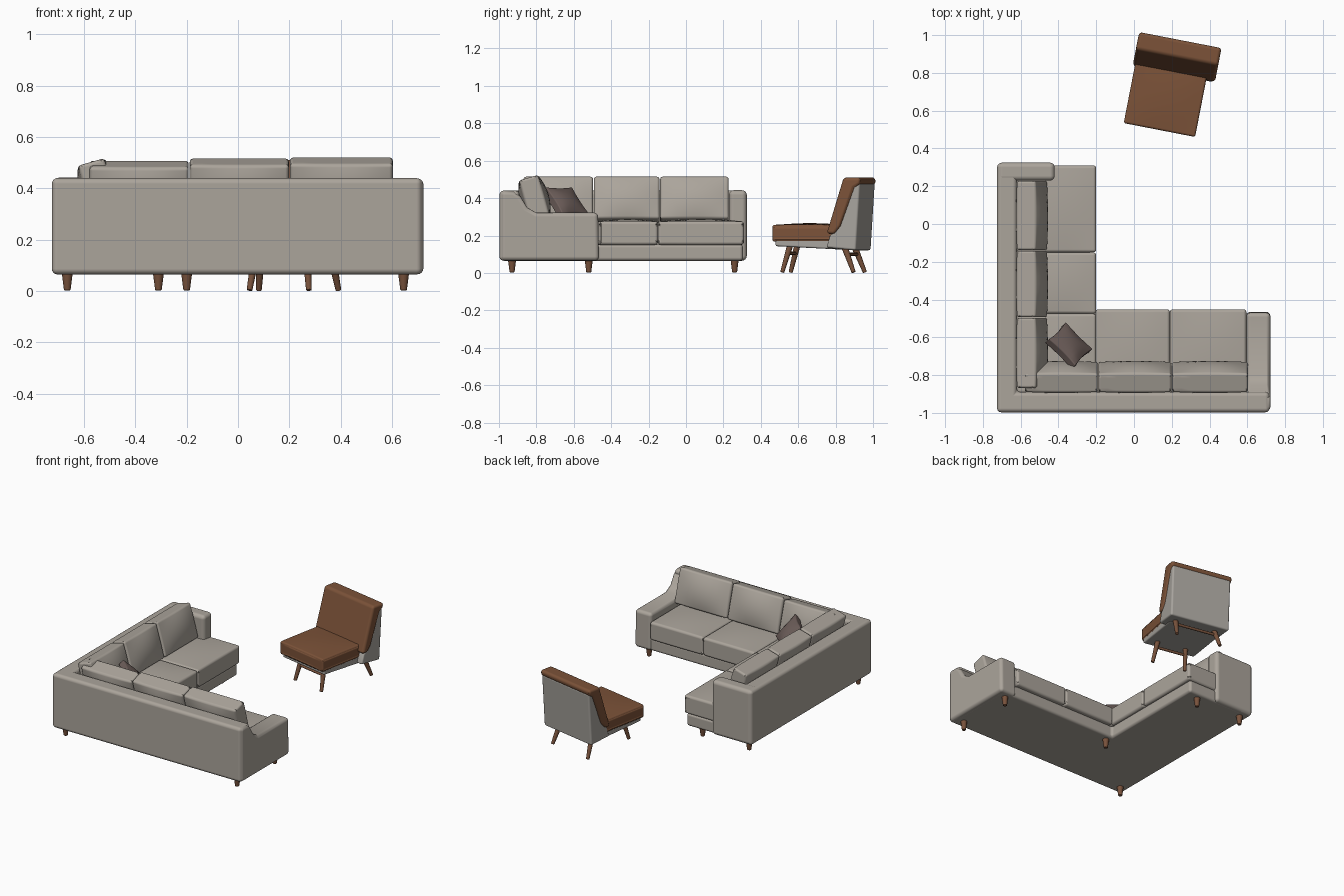
import bpy, bmesh, math
from mathutils import Matrix, Vector, Euler

if "Cube" in bpy.data.objects:
    bpy.data.objects.remove(bpy.data.objects["Cube"])


def material(name, rgb):
    m = bpy.data.materials.new(name)
    m.diffuse_color = (*rgb, 1)
    m.use_nodes = True
    m.node_tree.nodes["Principled BSDF"].inputs["Base Color"].default_value = m.diffuse_color
    return m


FABRIC = material("warm grey fabric", (0.41, 0.375, 0.33))
LEATHER = material("tan leather", (0.20, 0.085, 0.04))
WOOD = material("brown wood", (0.19, 0.085, 0.045))
TAUPE = material("dark taupe", (0.15, 0.11, 0.10))
SHELL = material("chair grey fabric", (0.39, 0.37, 0.34))

WORLD = Matrix.Identity(4)
CHAIR = Matrix.Translation((0.2, 0.74, 0)) @ Matrix.Rotation(math.radians(-11), 4, 'Z')


def finish(name, bm, mat, matrix, bevel=0.0, segments=4):
    bmesh.ops.recalc_face_normals(bm, faces=bm.faces)
    me = bpy.data.meshes.new(name)
    bm.to_mesh(me)
    bm.free()
    me.materials.append(mat)
    me.shade_smooth()
    ob = bpy.data.objects.new(name, me)
    bpy.context.collection.objects.link(ob)
    ob.matrix_world = matrix
    if bevel:
        b = ob.modifiers.new("soft edges", 'BEVEL')
        b.width, b.segments = bevel, segments
        b.limit_method, b.angle_limit = 'ANGLE', math.radians(40 if segments > 2 else 30)
        b.harden_normals = True
    return ob


def prism(name, pts, lo, hi, axis, mat, bevel=0.02, matrix=WORLD):
    """Extrude a 2D outline: axis 'Z' takes (x, y), axis 'X' takes (y, z)."""
    place = (lambda p, h: (p[0], p[1], h)) if axis == 'Z' else (lambda p, h: (h, p[0], p[1]))
    bm = bmesh.new()
    a = [bm.verts.new(place(p, lo)) for p in pts]
    b = [bm.verts.new(place(p, hi)) for p in pts]
    bm.faces.new(a)
    bm.faces.new(b)
    n = len(pts)
    for i in range(n):
        j = (i + 1) % n
        bm.faces.new((a[i], a[j], b[j], b[i]))
    return finish(name, bm, mat, matrix, bevel)


def cushion(name, centre, size, mat, rx=0, rz=0, puff=0.2, pinch=0.0, bevel=0.03, parent=WORLD):
    """Stuffed box: local z is the thickness, which swells in the middle."""
    bm = bmesh.new()
    bmesh.ops.create_cube(bm, size=2)
    bmesh.ops.subdivide_edges(bm, edges=bm.edges[:], cuts=7, use_grid_fill=True)
    for v in bm.verts:
        x, y, z = v.co
        swell = (1 - x * x) * (1 - y * y)
        rim = max(abs(x), abs(y)) ** 3
        v.co = (x * (1 - pinch * (1 - y * y)) * size[0] / 2,
                y * (1 - pinch * (1 - x * x)) * size[1] / 2,
                z * (1 + puff * swell - pinch * 4 * rim) * size[2] / 2)
    rot = Euler((math.radians(rx), 0, math.radians(rz))).to_matrix().to_4x4()
    return finish(name, bm, mat, parent @ Matrix.Translation(centre) @ rot, bevel)


def leg(name, bottom, top, r0, r1, parent=WORLD):
    p, q = Vector(bottom), Vector(top)
    bm = bmesh.new()
    bmesh.ops.create_cone(bm, cap_ends=True, segments=14, radius1=r0, radius2=r1, depth=(q - p).length)
    rot = (q - p).to_track_quat('Z', 'Y').to_matrix().to_4x4()
    return finish(name, bm, WOOD, parent @ Matrix.Translation((p + q) / 2) @ rot, 0.003, 2)


# Sofa base, L-shaped back wall and the two arms
prism("sofa_base", [(-.71, -.98), (.70, -.98), (.70, -.475), (-.215, -.475), (-.215, .305), (-.71, .305)],
      .065, .153, 'Z', FABRIC, .018)
prism("sofa_back_wall", [(-.725, -.997), (.717, -.997), (.717, -.89), (-.62, -.89), (-.62, .322), (-.725, .322)],
      .065, .44, 'Z', FABRIC, .022)
prism("left_arm", [(-.722, .23), (-.42, .23), (-.42, .325), (-.722, .325)], .066, .442, 'Z', FABRIC, .025)
prism("right_arm", [(-.99, .066), (-.99, .438), (-.92, .438), (-.885, .41), (-.85, .35), (-.80, .322),
                    (-.47, .322), (-.465, .066)], .595, .722, 'X', FABRIC, .022)

# Seat cushions: side wing, corner, front wing
for i, (y0, y1) in enumerate([(-.15, .31), (-.475, -.15)]):
    cushion(f"wing_seat_{i}", (-.41, (y0 + y1) / 2, .213), (.42, y1 - y0, .125), FABRIC)
cushion("corner_seat", (-.41, -.685, .213), (.42, .42, .12), FABRIC)
for i, (x0, x1) in enumerate([(-.205, .19), (.19, .595)]):
    cushion(f"front_seat_{i}", ((x0 + x1) / 2, -.672, .213), (x1 - x0, .44, .125), FABRIC)

# Back cushions leaning on the walls
for i, (y0, y1) in enumerate([(-.14, .23), (-.495, -.14), (-.87, -.495)]):
    cushion(f"wing_back_cushion_{i}", (-.54, (y0 + y1) / 2, .39), (y1 - y0 - .004, .235, .105), FABRIC,
            rx=74, rz=90, puff=.5, bevel=.035)
for i, (x0, x1, z) in enumerate([(-.58, -.19, .383), (-.19, .20, .392), (.20, .605, .396)]):
    cushion(f"front_back_cushion_{i}", ((x0 + x1) / 2, -.81, z), (x1 - x0 - .004, .235, .105), FABRIC,
            rx=74, rz=180, puff=.5, bevel=.035)

# Scatter pillow in the corner
cushion("scatter_pillow", (-.345, -.645, .375), (.20, .19, .06), TAUPE, rx=48, rz=135,
        puff=.5, pinch=.08, bevel=.012)

# Sofa feet
for i, (x, y) in enumerate([(-.665, -.93), (.645, -.93), (.645, -.52), (-.2, -.52), (-.31, .26), (-.665, .26)]):
    leg(f"sofa_foot_{i}", (x, y, .003), (x, y, .08), .013, .023)

# Accent chair: grey shell under and behind the leather
prism("chair_seat_shell", [(-.235, .143), (-.235, .18), (.12, .18), (.12, .125)], -.2, .172, 'X',
      SHELL, .01, CHAIR)
prism("chair_back_shell", [(.05, .135), (.07, .20), (.12, .25), (.20, .475), (.235, .48), (.212, .12)],
      -.212, .212, 'X', SHELL, .012, CHAIR)
cushion("chair_seat", (-.018, -.083, .212), (.385, .335, .09), LEATHER, puff=.2, bevel=.028, parent=CHAIR)
prism("chair_back_cushion", [(.052, .21), (.095, .205), (.13, .25), (.205, .455), (.238, .475), (.238, .51),
                             (.145, .51)], -.222, .222, 'X', LEATHER, .018, CHAIR)

# Chair legs and cross rails
for s, side in ((-1, "left"), (1, "right")):
    leg(f"chair_front_leg_{side}", (s * .118, -.207, .003), (s * .10, -.165, .155), .011, .017, CHAIR)
    leg(f"chair_rear_leg_{side}", (s * .158, .19, .003), (s * .14, .135, .145), .011, .018, CHAIR)
leg("chair_front_rail", (-.105, -.18, .105), (.105, -.18, .105), .009, .009, CHAIR)
leg("chair_rear_rail", (-.145, .15, .10), (.145, .15, .10), .009, .009, CHAIR)
